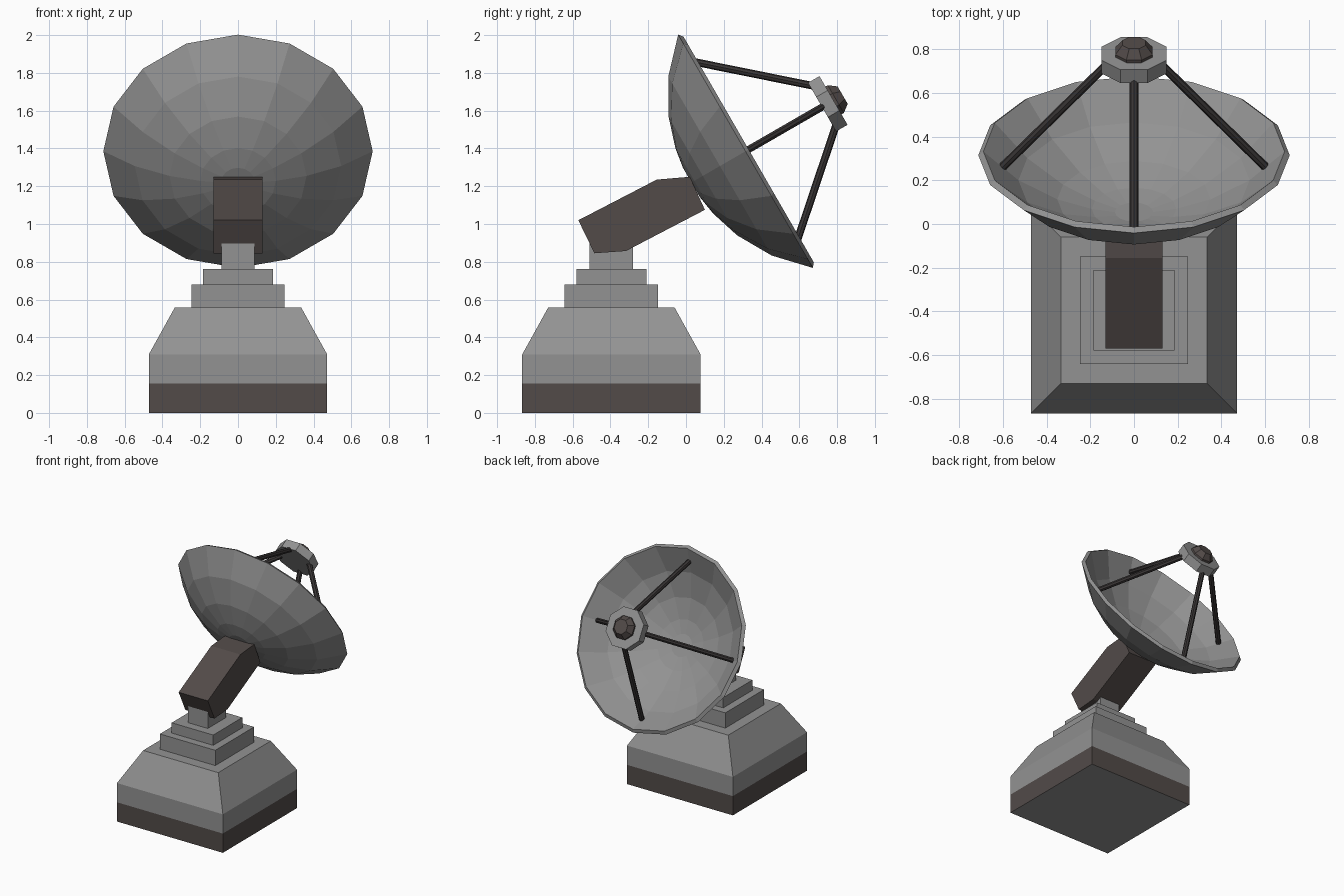
import bpy, bmesh
from math import pi, sin, cos
from mathutils import Vector, Matrix

cube = bpy.data.objects.get("Cube")
if cube:
    bpy.data.objects.remove(cube, do_unlink=True)


def material(name, rgb):
    m = bpy.data.materials.new(name)
    m.use_nodes = True
    m.diffuse_color = (*rgb, 1)
    m.node_tree.nodes["Principled BSDF"].inputs["Base Color"].default_value = (*rgb, 1)
    return m


GREY = material("light grey", (0.29, 0.29, 0.29))
BROWN = material("dark brown grey", (0.085, 0.07, 0.066))
DARK = material("strut charcoal", (0.042, 0.037, 0.037))


def finish(name, bm, *mats):
    bmesh.ops.recalc_face_normals(bm, faces=bm.faces)
    mesh = bpy.data.meshes.new(name)
    bm.to_mesh(mesh)
    bm.free()
    for m in mats:
        mesh.materials.append(m)
    obj = bpy.data.objects.new(name, mesh)
    bpy.context.collection.objects.link(obj)
    return obj


def loft(bm, rings, cap_start=True, cap_end=True):
    """Skin a list of equally long point rings."""
    loops = [[bm.verts.new(p) for p in ring] for ring in rings]
    for a, b in zip(loops, loops[1:]):
        for i in range(len(a)):
            j = (i + 1) % len(a)
            bm.faces.new((a[i], a[j], b[j], b[i]))
    if cap_start:
        bm.faces.new(loops[0])
    if cap_end:
        bm.faces.new(loops[-1])


BASE_Y = -0.395


def square(half, z, half_y=None):
    hy = half_y or half
    return [(sx * half, BASE_Y + sy * hy, z)
            for sx, sy in ((-1, -1), (1, -1), (1, 1), (-1, 1))]


# Base block: brown plinth band, grey body, tapered shoulder
bm = bmesh.new()
loft(bm, [square(0.472, 0), square(0.472, 0.155), square(0.472, 0.31), square(0.335, 0.557)])
for f in bm.faces:
    f.material_index = int(0.01 < f.calc_center_median().z < 0.15)
finish("base", bm, GREY, BROWN)

# Stacked steps and the post
for name, hx, hy, z0, z1 in (("lower_step", 0.247, 0.247, 0.557, 0.68),
                             ("upper_step", 0.185, 0.185, 0.68, 0.763),
                             ("post", 0.088, 0.115, 0.763, 0.93)):
    bm = bmesh.new()
    loft(bm, [square(hx, z0, hy), square(hx, z1, hy)])
    finish(name, bm, GREY)

# Tilted arm: side profile with two clipped corners
profile = [(-0.57, 1.02), (-0.155, 1.235), (0.02, 1.25),
           (0.10, 1.075), (-0.318, 0.857), (-0.485, 0.845)]
bm = bmesh.new()
loft(bm, [[(x, y, z) for y, z in profile] for x in (-0.13, 0.13)])
finish("arm", bm, BROWN)

# Dish frame: local z is the dish axis, local y points up the rim, origin at rim centre
FRAME = Matrix.Translation((0, 0.315, 1.385)) @ Matrix(
    ((-1, 0, 0), (0, -0.5, cos(pi / 6)), (0, cos(pi / 6), 0.5))).to_4x4()


def ring(r, h, sides, turn=0.0):
    return [FRAME @ Vector((r * cos(2 * pi * (i + turn) / sides),
                            r * sin(2 * pi * (i + turn) / sides), h)) for i in range(sides)]


# Dish shell: outer bowl, thin rim, inner bowl
RADIUS, DROP, WALL = 0.926, 0.591, 0.03
bowl = [0.09, 0.2, 0.363, 0.547, 0.713]


def bowl_ring(r, radius):
    s = r / RADIUS
    return ring(radius * s, DROP - radius * (1 - s * s) ** 0.5, 16)


bm = bmesh.new()
loft(bm, [bowl_ring(r, RADIUS) for r in bowl]
     + [bowl_ring(r, RADIUS - WALL) for r in reversed(bowl)])
finish("dish", bm, GREY)

# Feed hub and its horn
bm = bmesh.new()
loft(bm, [ring(0.161, 0.468, 8, 0.5), ring(0.161, 0.538, 8, 0.5)])
finish("feed_hub", bm, GREY)
bm = bmesh.new()
loft(bm, [ring(0.092, 0.53, 8, 0.5), ring(0.092, 0.552, 8, 0.5), ring(0.058, 0.594, 8, 0.5)])
finish("feed_horn", bm, BROWN)

# Four struts from the bowl to the hub
for i, name in enumerate(("right", "top", "left", "bottom")):
    d = Vector((cos(i * pi / 2), sin(i * pi / 2), 0))
    a = FRAME @ (d * 0.6 + Vector((0, 0, -0.06)))
    b = FRAME @ (d * 0.115 + Vector((0, 0, 0.49)))
    place = Matrix.Translation((a + b) / 2) @ (b - a).to_track_quat('Z', 'Y').to_matrix().to_4x4()
    bm = bmesh.new()
    bmesh.ops.create_cone(bm, cap_ends=True, segments=8, radius1=0.02, radius2=0.02,
                          depth=(b - a).length, matrix=place)
    finish(name + "_strut", bm, DARK)
